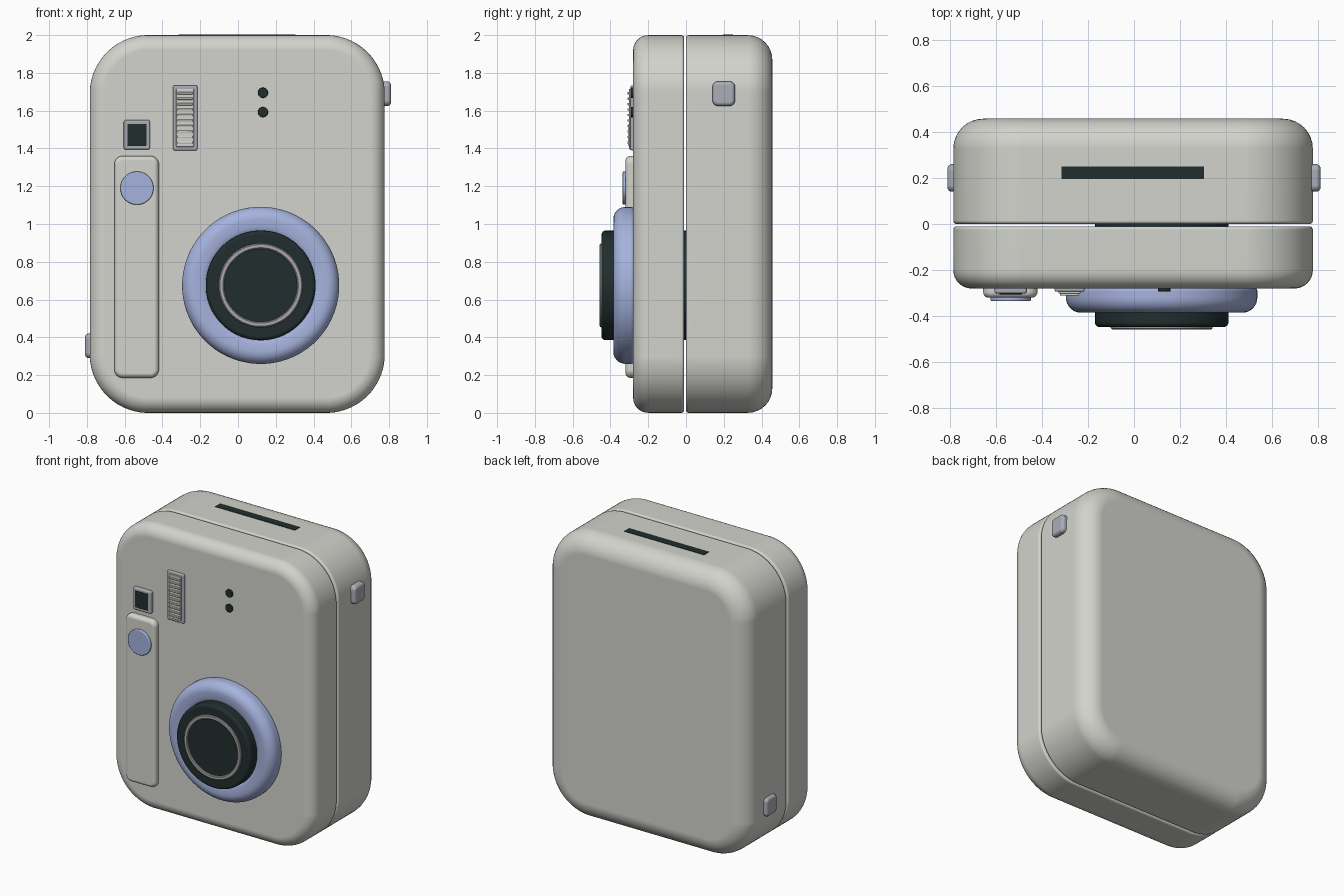
import bpy
import bmesh
from math import sin, cos, pi, radians

cube = bpy.data.objects.get("Cube")
if cube:
    bpy.data.objects.remove(cube, do_unlink=True)


def material(name, r, g, b):
    mat = bpy.data.materials.new(name)
    mat.use_nodes = True
    mat.diffuse_color = (r, g, b, 1)
    bsdf = mat.node_tree.nodes["Principled BSDF"]
    bsdf.inputs["Base Color"].default_value = (r, g, b, 1)
    bsdf.inputs["Roughness"].default_value = 0.5
    return mat


CREAM = material("warm_white_plastic", 0.65, 0.65, 0.61)
BLUE = material("periwinkle_plastic", 0.38, 0.45, 0.73)
DARK = material("near_black", 0.015, 0.027, 0.027)
GREY = material("cool_grey", 0.40, 0.42, 0.47)
SILVER = material("ring_grey", 0.42, 0.41, 0.42)


def rounded(front, back, a, b=0.0, steps=8):
    """Depth profile as (y, inset) pairs with a rounded front and back edge."""
    angles = [pi / 2 * i / steps for i in range(steps + 1)]
    pts = [(front + a * (1 - cos(t)), a * (1 - sin(t))) for t in angles]
    if b:
        pts += [(back - b * (1 - cos(t)), b * (1 - sin(t))) for t in reversed(angles)]
    else:
        pts.append((back, 0.0))
    return pts


def loft(name, centre, w, h, radius, profile, mat, hole=False, turn=0, corner=8):
    """Sweep a rounded rectangle along y; a hole closes the profile on itself."""
    bm = bmesh.new()
    rings = []
    for y, inset in profile:
        r = max(radius - inset, 0.001)
        cx, cz = w / 2 - inset - r, h / 2 - inset - r
        ring = []
        for q, (sx, sz) in enumerate([(1, 1), (-1, 1), (-1, -1), (1, -1)]):
            for i in range(corner):
                # the half-step offset keeps full circles evenly divided
                t = pi / 2 * (q + (i + 0.5) / corner)
                ring.append(bm.verts.new((sx * cx + r * cos(t), y, sz * cz + r * sin(t))))
        rings.append(ring)
    pairs = list(zip(rings, rings[1:]))
    if hole:
        pairs.append((rings[-1], rings[0]))
    else:
        bm.faces.new(rings[0])
        bm.faces.new(rings[-1])
    for one, two in pairs:
        for i in range(len(one)):
            j = (i + 1) % len(one)
            bm.faces.new((one[i], one[j], two[j], two[i]))
    bmesh.ops.recalc_face_normals(bm, faces=bm.faces)
    mesh = bpy.data.meshes.new(name)
    bm.to_mesh(mesh)
    bm.free()
    mesh.materials.append(mat)
    mesh.shade_smooth()
    mesh.set_sharp_from_angle(angle=radians(35))
    obj = bpy.data.objects.new(name, mesh)
    bpy.context.collection.objects.link(obj)
    obj.location = centre
    obj.rotation_euler.z = turn
    normals = obj.modifiers.new("even_shading", 'WEIGHTED_NORMAL')
    normals.keep_sharp = True
    return obj


def disc(name, x, z, radius, profile, mat, hole=False):
    return loft(name, (x, 0, z), 2 * radius, 2 * radius, radius, profile, mat, hole, corner=16)


# Body: two shells with an open seam between them
BODY = (-0.004, 0, 1.0)
loft("front_shell", BODY, 1.562, 2.0, 0.31, rounded(-0.28, -0.01, 0.08, 0.015), CREAM, corner=16)
loft("back_shell", BODY, 1.562, 2.0, 0.31, rounded(0.0, 0.457, 0.015, 0.13), CREAM, corner=16)

# Film exit slot on the top
loft("film_slot", (-0.005, 0, 1.997), 0.62, 0.012, 0.002, rounded(0.195, 0.25, 0.001), DARK, corner=2)

# Lens: barrel runs back through the seam, with collar and trim ring
LX, LZ = 0.12, 0.675
disc("lens_barrel", LX, LZ, 0.29, rounded(-0.447, 0.05, 0.02), DARK)
collar = rounded(-0.385, -0.272, 0.065, 0.02)
collar += [(-0.272, 0.135), (-0.35, 0.135), (-0.375, 0.125), (-0.385, 0.105)]
disc("lens_collar", LX, LZ, 0.416, collar, BLUE, hole=True)
trim = [(-0.44, 0), (-0.453, 0.003), (-0.457, 0.008), (-0.457, 0.024), (-0.453, 0.029), (-0.44, 0.032)]
disc("lens_trim_ring", LX, LZ, 0.224, trim, SILVER, hole=True)

# Grip with shutter button
loft("front_grip", (-0.537, 0, 0.773), 0.236, 1.175, 0.045, rounded(-0.32, -0.27, 0.025), CREAM)
disc("shutter_button", -0.535, 1.19, 0.088, rounded(-0.335, -0.31, 0.006), BLUE)

# Viewfinder window
FINDER = (-0.535, 0, 1.472)
loft("viewfinder_frame", FINDER, 0.14, 0.157, 0.012, rounded(-0.302, -0.27, 0.01), GREY)
loft("viewfinder_glass", FINDER, 0.1, 0.117, 0.003, rounded(-0.305, -0.29, 0.001), DARK, corner=2)

# Ribbed slider
SX, SZ = -0.28, 1.562
loft("slider_frame", (SX, 0, SZ), 0.13, 0.345, 0.01, rounded(-0.294, -0.27, 0.008), GREY)
loft("slider_plate", (SX, 0, SZ), 0.094, 0.308, 0.005, rounded(-0.302, -0.28, 0.004), CREAM)
for i in range(10):
    z = SZ + (i - 4.5) * 0.029
    loft(f"slider_rib_{i + 1}", (SX, 0, z), 0.084, 0.012, 0.004, rounded(-0.311, -0.295, 0.004), CREAM, corner=3)

# Sensor dots
for name, z in (("upper_sensor", 1.695), ("lower_sensor", 1.592)):
    disc(name, 0.132, z, 0.027, rounded(-0.293, -0.27, 0.004), DARK)

# Side buttons, high on the left and low on the right
for name, side, z in (("left_side_button", 1, 1.69), ("right_side_button", -1, 0.355)):
    loft(name, (side * 0.81, 0.2, z), 0.12, 0.13, 0.03, rounded(0, 0.06, 0.02), GREY, turn=side * pi / 2)
